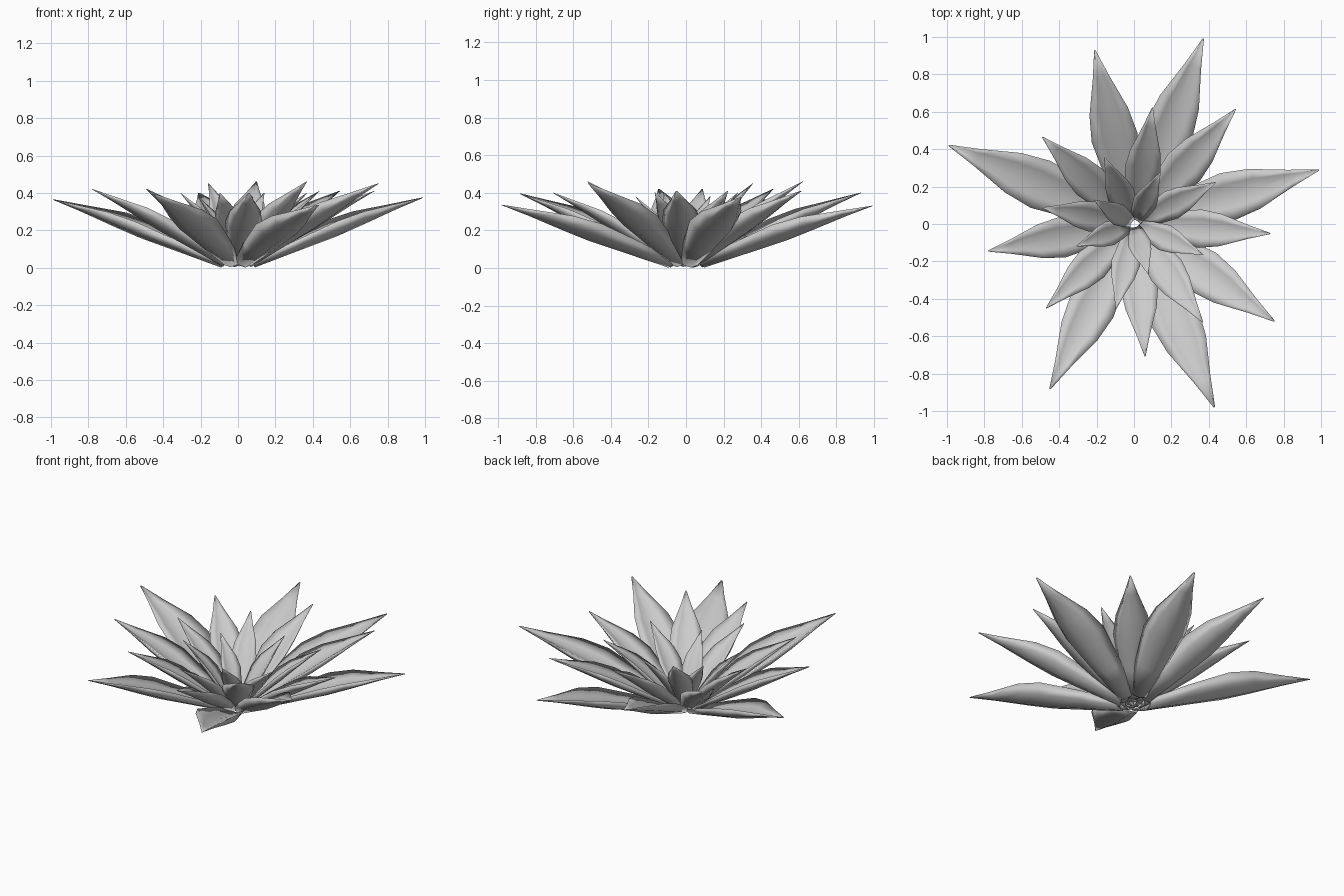
import bpy, bmesh, math
from mathutils import Vector

if "Cube" in bpy.data.objects:
    bpy.data.objects.remove(bpy.data.objects["Cube"])

# leaf tips: (angle in degrees, radius, height), outermost to innermost, spiralling by the golden angle
TIPS = [(69.5, 1.057, .33), (293.7, 1.07, .335), (157, 1.075, .365), (16.3, 1.03, .375),
        (243, .99, .395), (102.7, .953, .40), (325.3, .913, .45), (190.5, .793, .42),
        (48.5, .82, .41), (274.8, .71, .40), (136.5, .675, .42), (356, .73, .41),
        (223.8, .65, .41), (81, .63, .46), (305, .64, .46), (170, .50, .42),
        (27, .49, .41), (258, .465, .40), (114, .39, .45), (336, .405, .40),
        (201, .33, .40), (63, .31, .40), (286, .28, .38), (149, .25, .38)]

# along the leaf: (fraction, relative width, outward sag of the midline)
STATIONS = [(0, .42, 0), (.22, .74, .012), (.48, 1, .020), (.64, .84, .020), (.84, .36, .010), (1, .03, 0)]
# channelled cross-section: rounded keel below, trough above
SECTION = [(-1, .34), (-.5, .09), (0, 0), (.5, .09), (1, .34),
           (.68, -.10), (0, -.34), (-.68, -.10)]


def leaf(i, ang, r, h):
    a = math.radians(ang)
    f = i / (len(TIPS) - 1)
    out = Vector((math.cos(a), math.sin(a), 0))
    side = Vector((-math.sin(a), math.cos(a), 0))
    base = out * (.10 - .085 * f) + Vector((0, 0, .02))
    tip = out * r + Vector((0, 0, h))
    axis = tip - base
    half = .125 * axis.length + .006
    normal = axis.cross(side).normalized()
    if normal.z < 0:
        normal = -normal
    bm = bmesh.new()
    rings = []
    for t, w, sag in STATIONS:
        c = base + axis * t + normal * sag
        rings.append([bm.verts.new(c + side * (u * w * half) + normal * (v * w * half))
                      for u, v in SECTION])
    n = len(SECTION)
    for p, q in zip(rings, rings[1:]):
        for k in range(n):
            bm.faces.new((p[k], p[(k + 1) % n], q[(k + 1) % n], q[k]))
    bm.faces.new(rings[0])
    bm.faces.new(rings[-1])
    bmesh.ops.recalc_face_normals(bm, faces=bm.faces)
    # fully smooth shading rolls softly over the leaf margins
    for face in bm.faces:
        face.smooth = True
    mesh = bpy.data.meshes.new("leaf")
    bm.to_mesh(mesh)
    bm.free()
    obj = bpy.data.objects.new(f"leaf_{i + 1:02d}", mesh)
    bpy.context.collection.objects.link(obj)
    # fleshy green-grey tone
    mat = bpy.data.materials.get("leaf_grey") or bpy.data.materials.new("leaf_grey")
    return obj


# rosette of leaves
for i, t in enumerate(TIPS):
    leaf(i, *t)
